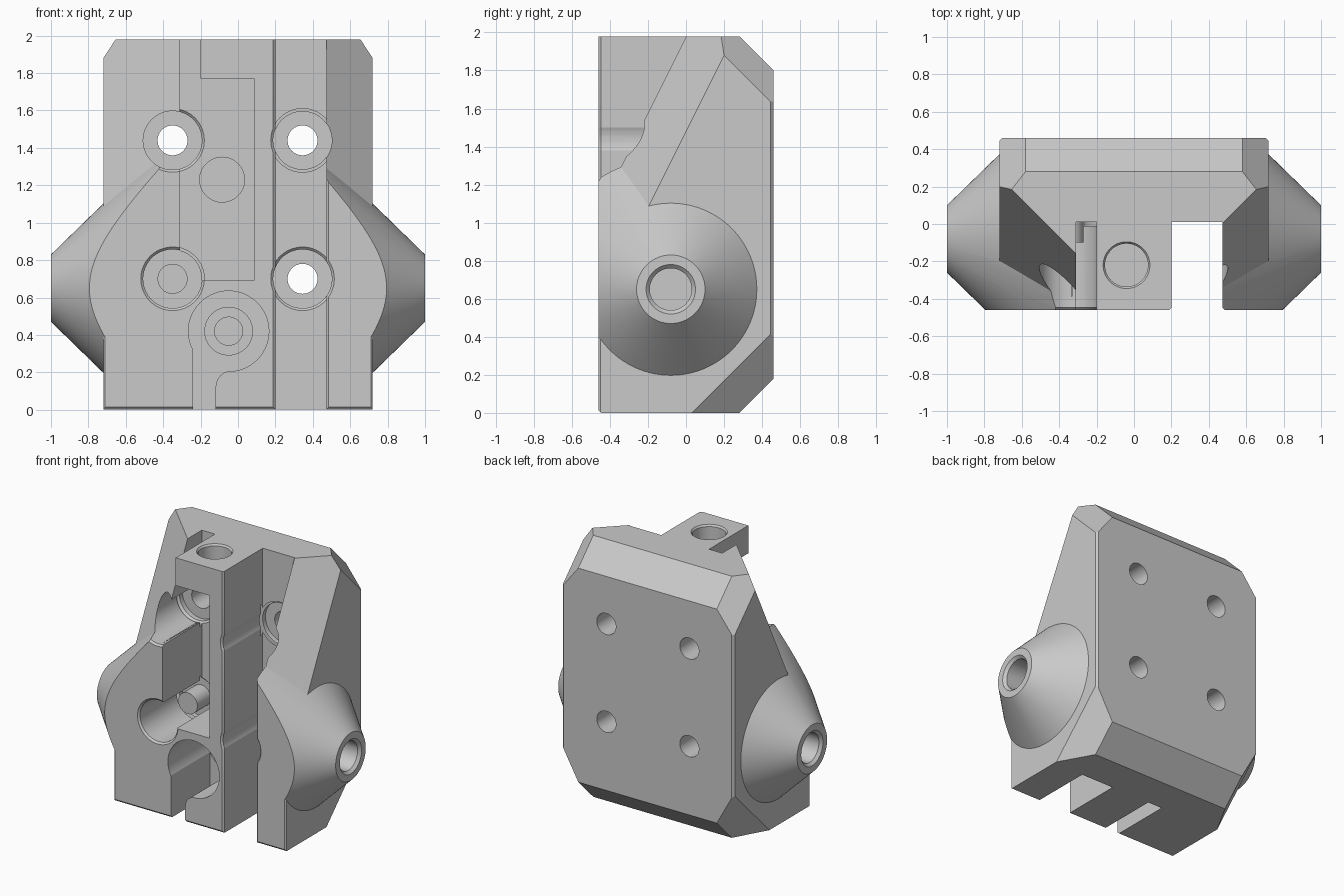
import bpy, bmesh, math
from mathutils import Vector, Matrix

if "Cube" in bpy.data.objects:
    bpy.data.objects.remove(bpy.data.objects["Cube"], do_unlink=True)

GREY = (0.59, 0.59, 0.59, 1)
grey = bpy.data.materials.new("mid grey")
grey.use_nodes = True
grey.diffuse_color = GREY
grey.node_tree.nodes["Principled BSDF"].inputs["Base Color"].default_value = GREY

FRONT, BACK, TOP, SIDE = -0.46, 0.46, 1.98, 0.72
FLOOR = 0.01   # depth of the front slots
OVER = 0.04    # spare material trimmed off the front and top


def finish(bm, name):
    bmesh.ops.recalc_face_normals(bm, faces=bm.faces)
    mesh = bpy.data.meshes.new(name)
    bm.to_mesh(mesh)
    bm.free()
    ob = bpy.data.objects.new(name, mesh)
    bpy.context.collection.objects.link(ob)
    mesh.materials.append(grey)
    return ob


def box_bm(x0, x1, y0, y1, z0, z1):
    bm = bmesh.new()
    bmesh.ops.create_cube(bm, size=1)
    for v in bm.verts:
        v.co = ((x0 + x1) / 2 + v.co.x * (x1 - x0),
                (y0 + y1) / 2 + v.co.y * (y1 - y0),
                (z0 + z1) / 2 + v.co.z * (z1 - z0))
    return bm


def box(name, *size):
    return finish(box_bm(*size), name)


def rod(name, start, end, r0, r1=None, sides=64):
    a, b = Vector(start), Vector(end)
    bm = bmesh.new()
    turn = (b - a).to_track_quat('Z', 'Y').to_matrix().to_4x4()
    bmesh.ops.create_cone(bm, cap_ends=True, segments=sides, radius1=r0,
                          radius2=r0 if r1 is None else r1, depth=(b - a).length,
                          matrix=Matrix.Translation((a + b) / 2) @ turn)
    return finish(bm, name)


def prism(name, points, y0, y1):
    bm = bmesh.new()
    face = bm.faces.new([bm.verts.new((x, y0, z)) for x, z in points])
    out = bmesh.ops.extrude_face_region(bm, geom=[face])
    moved = [v for v in out["geom"] if isinstance(v, bmesh.types.BMVert)]
    bmesh.ops.translate(bm, verts=moved, vec=(0, y1 - y0, 0))
    return finish(bm, name)


def slice_off(bm, point, normal):
    geom = bm.verts[:] + bm.edges[:] + bm.faces[:]
    out = bmesh.ops.bisect_plane(bm, geom=geom, plane_co=point, plane_no=normal,
                                 clear_outer=True, dist=1e-5)
    edges = [e for e in out["geom_cut"] if isinstance(e, bmesh.types.BMEdge)]
    bmesh.ops.contextual_create(bm, geom=edges)


def combine(target, tool, operation):
    mod = target.modifiers.new(tool.name, 'BOOLEAN')
    mod.operation, mod.object, mod.solver = operation, tool, 'EXACT'
    bpy.context.view_layer.objects.active = target
    bpy.ops.object.modifier_apply(modifier=mod.name)
    bpy.data.objects.remove(tool, do_unlink=True)


def cut(tool):
    combine(body, tool, 'DIFFERENCE')


def add(tool):
    combine(body, tool, 'UNION')


# Main block: chamfered back edges and corners, sloping shoulders at the front
block = box_bm(-SIDE, SIDE, FRONT - OVER, BACK, 0, TOP + OVER)
slice_off(block, (0, 0.28, TOP), (0, 1, 1))
slice_off(block, (0, 0.28, 0), (0, 1, -1))
slice_off(block, (0, FRONT, 0.015), (0, -1, -1))
for s in (-1, 1):
    slice_off(block, (s * 0.58, BACK, 1.8), (s * 0.18, 0.14, 0.14))
    slice_off(block, (s * SIDE, BACK, 0.43), (s * 0.25, 0.14, -0.14))
    slice_off(block, (s * SIDE, 0.445, 1), (s, 1, 0))
    slice_off(block, (s * 0.71, FRONT, 1), (s, -1, 0))
    slice_off(block, (s * 0.47, 0, TOP), (s, -1, 0.5))
body = finish(block, "mount_body")

# Side cones, kept inside the block at the back and bottom
for s in (-1, 1):
    cone = rod("side_cone", (s * 0.25, -0.08, 0.65), (s, -0.08, 0.65), 0.91, 0.18, 96)
    room = box_bm(-1.2, 1.2, FRONT - OVER / 2, 0.41, 0.021, 1.9)
    slice_off(room, (0, 0.25, 0), (0, 1, -1))
    combine(cone, finish(room, "cone_limits"), 'INTERSECT')
    add(cone)

# Central bar reaching the top, then the front and top are trimmed flat
add(box("central_bar", -0.29, 0.29, FRONT - OVER * 0.7, 0.1, 1.2, TOP + OVER / 2))
cut(box("front_trim", -1.5, 1.5, -1, FRONT, -0.5, 2.5))
cut(box("top_trim", -1.5, 1.5, -1.5, 1.5, TOP, 2.5))

# Front slots and pocket
cut(box("open_slot", 0.2, 0.472, -0.6, FLOOR, -0.1, 2.1))
cut(prism("pocket", [(-0.31, 0.69), (0.085, 0.69), (0.085, 1.77), (-0.2, 1.77),
                     (-0.2, 2.1), (-0.31, 2.1)], -0.6, FLOOR))

# Keyhole pocket with a filleted exit slot and a hollow boss
cut(rod("round_pocket", (-0.05, -0.6, 0.42), (-0.05, FLOOR, 0.42), 0.215))
fillet = [(-0.12 + 0.09 * (1 - math.cos(t)), 0.12 + 0.09 * math.sin(t))
          for t in [i * math.pi / 12 for i in range(7)]]
cut(prism("exit_slot", [(-0.24, -0.1), (-0.12, -0.1)] + fillet
          + [(-0.03, 0.4), (-0.24, 0.4)], -0.6, FLOOR))
add(rod("boss", (-0.05, 0.06, 0.42), (-0.05, -0.09, 0.42), 0.13))
cut(rod("boss_hole", (-0.05, -0.2, 0.42), (-0.05, 0.2, 0.42), 0.075))

# Small chamfers on the long front edges of the slot
for x in (0.2, 0.472):
    cut(rod("slot_edge", (x, FRONT, -0.1), (x, FRONT, 2.1), 0.013, sides=4))

# Four counterbored through holes with chamfered rims
for x in (-0.35, 0.345):
    for z in (0.7, 1.44):
        cut(rod("counterbore", (x, -0.6, z), (x, 0.06, z), 0.157))
        cut(rod("front_rim", (x, FRONT - 0.02, z), (x, FRONT + 0.015, z), 0.19, 0.155))
        cut(rod("floor_rim", (x, FLOOR - 0.02, z), (x, FLOOR + 0.015, z), 0.19, 0.155))
        cut(rod("through_hole", (x, -0.1, z), (x, 0.6, z), 0.08))

# Blind hole in the pocket, and the hole down through the bar top
cut(rod("pocket_hole", (-0.085, -0.1, 1.23), (-0.085, 0.16, 1.23), 0.12))
cut(rod("top_hole", (-0.04, -0.22, 2.1), (-0.04, -0.22, 1.7), 0.115))
cut(rod("top_hole_rim", (-0.04, -0.22, 2), (-0.04, -0.22, 1.96), 0.14, 0.11))

# Holes in the cone tips with chamfered rims
for s in (-1, 1):
    cut(rod("tip_hole", (s * 1.1, -0.08, 0.65), (s * 0.65, -0.08, 0.65), 0.11))
    cut(rod("tip_rim", (s * 1.02, -0.08, 0.65), (s * 0.97, -0.08, 0.65), 0.15, 0.1))

bpy.ops.object.select_all(action='DESELECT')
body.select_set(True)
bpy.context.view_layer.objects.active = body
bpy.ops.object.shade_smooth_by_angle(angle=math.radians(25))
